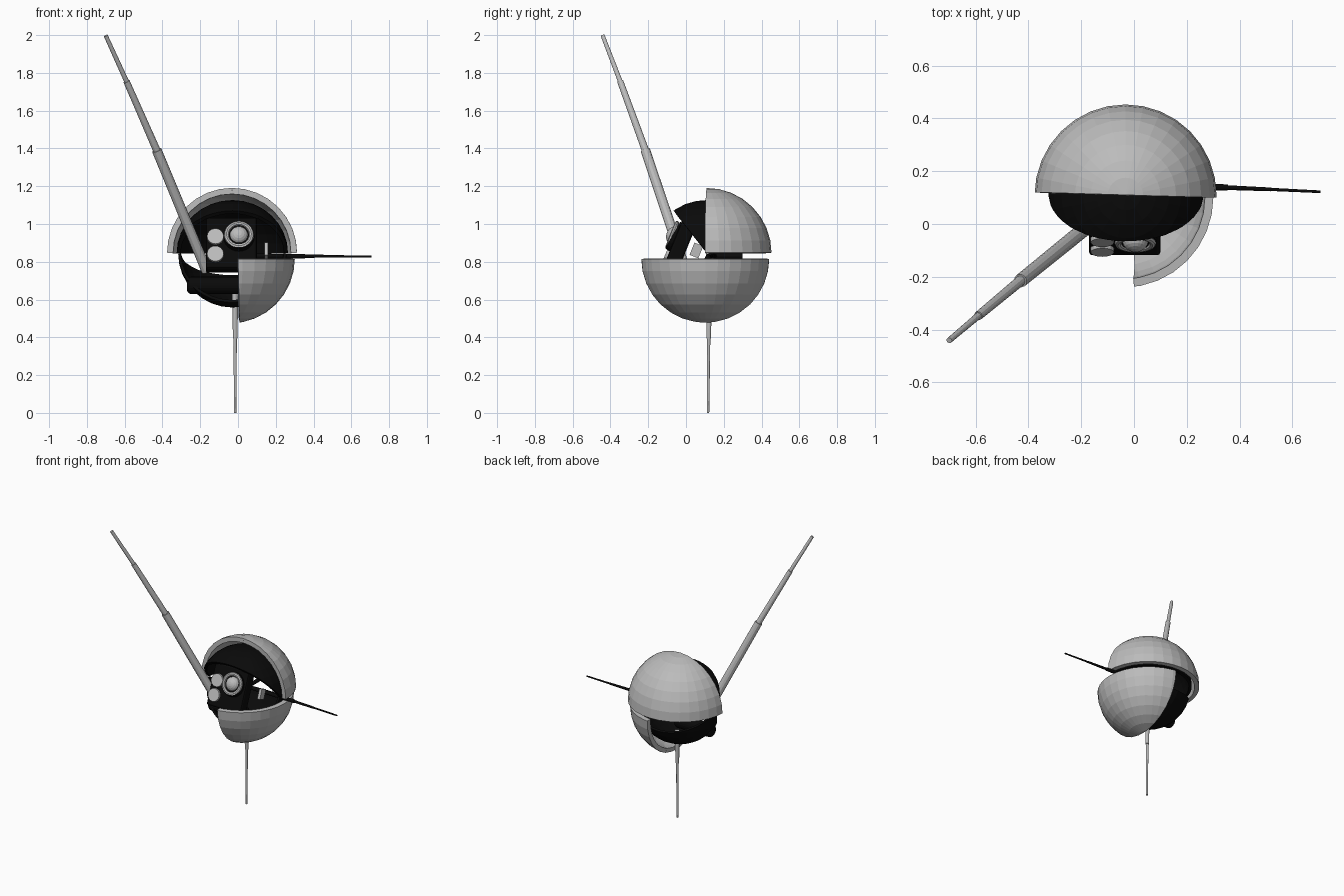
import bpy, bmesh, math
from mathutils import Vector, Matrix

if "Cube" in bpy.data.objects:
    bpy.data.objects.remove(bpy.data.objects["Cube"])


def material(name, v):
    m = bpy.data.materials.new(name)
    m.diffuse_color = (v, v, v, 1)
    m.use_nodes = True
    m.node_tree.nodes["Principled BSDF"].inputs["Base Color"].default_value = m.diffuse_color
    return m


GREY = material("light grey metal", 0.50)
BLACK = material("black metal", 0.003)

TILT = Matrix.Rotation(math.radians(-22), 4, 'X')   # the core leans back
CORE = Vector((-0.03, 0.11, 0.845))


def finish(name, bm, mat):
    me = bpy.data.meshes.new(name)
    bm.to_mesh(me)
    bm.free()
    me.materials.append(mat)
    ob = bpy.data.objects.new(name, me)
    bpy.context.collection.objects.link(ob)
    return ob


def shell(name, centre, radius, thick, cuts, mat, seg=32, zscale=1.0):
    """Hollow piece of a sphere; each cut (point, normal) keeps the normal side."""
    bm = bmesh.new()
    bmesh.ops.create_uvsphere(bm, u_segments=seg, v_segments=seg // 2, radius=radius)
    bmesh.ops.scale(bm, verts=bm.verts, vec=(1, 1, zscale))
    bmesh.ops.translate(bm, verts=bm.verts, vec=centre)
    for point, normal in cuts:
        n = Vector(normal).normalized()
        # nudge the cut off the sphere's own rings so no slivers remain
        bmesh.ops.bisect_plane(bm, geom=bm.verts[:] + bm.edges[:] + bm.faces[:], dist=1e-5,
                               plane_co=Vector(point) + n * 0.002, plane_no=n, clear_inner=True)
    bmesh.ops.remove_doubles(bm, verts=bm.verts, dist=0.0008)
    loose = [v for v in bm.verts if not v.link_faces]
    bmesh.ops.delete(bm, geom=loose, context='VERTS')
    ob = finish(name, bm, mat)
    mod = ob.modifiers.new("thickness", 'SOLIDIFY')
    mod.thickness = thick
    mod.offset = -1
    return ob


def rod(name, a, b, r1, r2, mat, seg=16, bevel=0.0):
    a, b = Vector(a), Vector(b)
    d = b - a
    bm = bmesh.new()
    bmesh.ops.create_cone(bm, cap_ends=True, segments=seg, radius1=r1, radius2=r2,
                          depth=d.length)
    if bevel:
        rims = [e for e in bm.edges if abs(e.verts[0].co.z - e.verts[1].co.z) < 1e-5]
        bmesh.ops.bevel(bm, geom=rims, offset=bevel, segments=3, profile=0.5, affect='EDGES')
    rot = d.to_track_quat('Z', 'Y').to_matrix().to_4x4()
    bmesh.ops.transform(bm, matrix=Matrix.Translation((a + b) / 2) @ rot, verts=bm.verts)
    return finish(name, bm, mat)


def box(name, centre, size, mat, bevel=0.0):
    bm = bmesh.new()
    bmesh.ops.create_cube(bm, size=1)
    bmesh.ops.scale(bm, verts=bm.verts, vec=size)
    if bevel:
        bmesh.ops.bevel(bm, geom=bm.edges[:], offset=bevel, segments=2, profile=0.5,
                        affect='EDGES')
    bmesh.ops.transform(bm, matrix=Matrix.Translation(centre) @ TILT, verts=bm.verts)
    return finish(name, bm, mat)


# Outer armour: upper rear quarter and lower right quarter
uc = Vector((-0.032, 0.108, 0.846))
shell("upper_armour", uc, 0.345, 0.032,
      [(uc, (0.03, 1, 0)), (uc, (0, 0, 1))], GREY)
lc = Vector((-0.042, 0.102, 0.817))
shell("lower_armour", lc, 0.343, 0.032,
      [((-0.002, 0, 0.817), (1, 0, 0.025)), (lc, (0, 0, -1))], GREY)

# Inner core skins: tilted hood above, tilted bowl below with an open front
BOWL = Matrix.Rotation(math.radians(-25), 3, 'X')
shell("core_hood", CORE, 0.295, 0.02,
      [(CORE, (0, 0.785, 0.62)), (CORE, (0, 0, 1))], BLACK, zscale=0.955)
shell("core_bowl", CORE, 0.287, 0.015,
      [(CORE, BOWL @ Vector((0, 0, -1))), (CORE, BOWL @ Vector((0, 1, 0)))], BLACK)

# Face plate and the bracket beside it
front = TILT @ Vector((0, -1, 0))
box("face_plate", (-0.035, -0.031, 0.887), (0.27, 0.08, 0.29), BLACK, 0.012)
box("inner_bracket", (0.15, 0.055, 0.86), (0.02, 0.05, 0.07), GREY)


def on_face(x, z, out=0.0):
    """Point on the sloped front of the face plate."""
    return Vector((x, -0.064 + (z - 0.91) * 0.40, z)) + front * out


# Main eye: housing, ring and lens
rod("eye_housing", on_face(0.005, 0.93, -0.02), on_face(0.005, 0.935, 0.018),
    0.084, 0.080, BLACK, 24)
bm = bmesh.new()
N, M = 24, 8
rows = []
for i in range(N):
    a = 2 * math.pi * i / N
    row = []
    for j in range(M):
        t = 2 * math.pi * j / M
        r = 0.066 + 0.013 * math.cos(t)
        row.append(bm.verts.new((r * math.cos(a), r * math.sin(a), 0.011 * math.sin(t))))
    rows.append(row)
for i in range(N):
    for j in range(M):
        bm.faces.new((rows[i][j], rows[(i + 1) % N][j],
                      rows[(i + 1) % N][(j + 1) % M], rows[i][(j + 1) % M]))
face_rot = front.to_track_quat('Z', 'Y').to_matrix().to_4x4()
bmesh.ops.transform(bm, verts=bm.verts,
                    matrix=Matrix.Translation(on_face(0.005, 0.935, 0.020)) @ face_rot)
finish("eye_ring", bm, GREY)
bm = bmesh.new()
bmesh.ops.create_uvsphere(bm, u_segments=20, v_segments=10, radius=0.049)
bmesh.ops.transform(bm, verts=bm.verts, matrix=Matrix.Translation(on_face(0.005, 0.935, 0.012))
                    @ face_rot @ Matrix.Diagonal((1, 1, 0.8, 1)))
finish("eye_lens", bm, GREY)

# Two small sensors beside the eye
for i, z in enumerate((0.93, 0.838)):
    rod(f"sensor_{i + 1}", on_face(-0.12, z, -0.02), on_face(-0.12, z, 0.016),
        0.047, 0.044, GREY, 16)

# Horizontal drum under the face
rod("lower_drum", (-0.27, 0.075, 0.675), (0.02, 0.075, 0.675), 0.046, 0.046, BLACK, 20, 0.022)

# Long telescoping antenna
pts = [(-0.165, 0.0, 0.75), (-0.43, -0.215, 1.39), (-0.59, -0.348, 1.755), (-0.70, -0.441, 1.997)]
for i, (r1, r2) in enumerate(((0.028, 0.026), (0.020, 0.017), (0.013, 0.011))):
    rod(f"long_antenna_{i + 1}", pts[i], pts[i + 1], r1, r2, GREY, 12)

# Lower antenna
rod("lower_antenna_base", (-0.015, 0.122, 0.63), (-0.015, 0.12, 0.395), 0.016, 0.012, GREY, 12)
rod("lower_antenna_tip", (-0.015, 0.12, 0.40), (-0.015, 0.117, 0.0), 0.009, 0.006, GREY, 12)

# Dark side antenna and the axle in the gap
rod("side_antenna_mount", (0.0, 0.15, 0.83), (0.355, 0.138, 0.83), 0.013, 0.012, BLACK, 12)
rod("side_antenna_mid", (0.35, 0.138, 0.83), (0.52, 0.131, 0.829), 0.009, 0.007, BLACK, 12)
rod("side_antenna_tip", (0.52, 0.131, 0.829), (0.706, 0.122, 0.828), 0.006, 0.005, BLACK, 12)
rod("core_axle", (-0.03, 0.12, 0.83), (-0.03, 0.30, 0.83), 0.013, 0.013, BLACK, 12)
